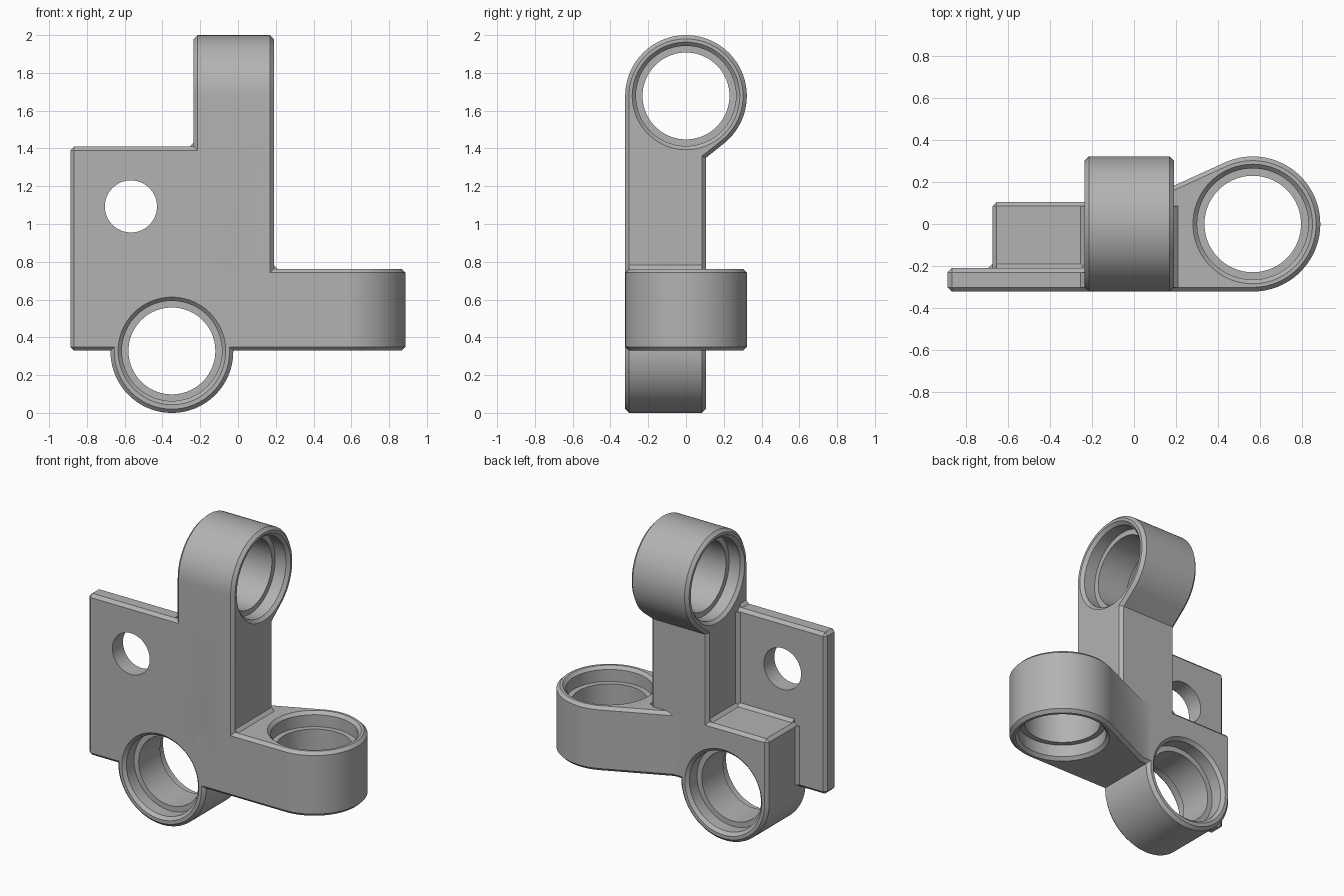
import bpy, bmesh, math

if "Cube" in bpy.data.objects:
    bpy.data.objects.remove(bpy.data.objects["Cube"])

CH = 0.02          # edge chamfer
R = 0.322          # boss radius
FRONT, BACK = -0.322, 0.105
BOT, TOP = 0.33, 0.762

grey = bpy.data.materials.new("light_grey")
grey.diffuse_color = (0.45, 0.45, 0.45, 1)
grey.use_nodes = True
grey.node_tree.nodes["Principled BSDF"].inputs["Base Color"].default_value = grey.diffuse_color


def to_object(name, bm):
    bmesh.ops.recalc_face_normals(bm, faces=bm.faces)
    me = bpy.data.meshes.new(name)
    bm.to_mesh(me)
    bm.free()
    me.materials.append(grey)
    ob = bpy.data.objects.new(name, me)
    bpy.context.collection.objects.link(ob)
    return ob


def prism(name, pts, w0, w1, place, chamfer=CH):
    """Extrude a 2D profile from w0 to w1, then chamfer its sharp convex edges."""
    bm = bmesh.new()
    a = [bm.verts.new(place(u, v, w0)) for u, v in pts]
    b = [bm.verts.new(place(u, v, w1)) for u, v in pts]
    bm.faces.new(a)
    bm.faces.new(b)
    n = len(pts)
    for i in range(n):
        j = (i + 1) % n
        bm.faces.new((a[i], a[j], b[j], b[i]))
    bmesh.ops.recalc_face_normals(bm, faces=bm.faces)
    if chamfer:
        sharp = [e for e in bm.edges if e.calc_face_angle_signed() > math.radians(35)]
        bmesh.ops.bevel(bm, geom=sharp, offset=chamfer, segments=1, affect='EDGES')
    return to_object(name, bm)


def lug(side, start, knee, centre, r, seg=56):
    """Arm profile with a round end: one flat tangent side, one flared side."""
    phi = math.atan2(knee - centre, side)
    t0 = phi + math.acos(min(1, r / math.hypot(side, knee - centre)))
    pts = [(-r, start), (side, start)]
    if side < r:
        pts.append((side, knee))
    for i in range(seg + 1):
        t = t0 + (math.pi - t0) * i / seg
        pts.append((r * math.cos(t), centre + r * math.sin(t)))
    return pts


def bore(name, half, place, seg=72):
    """Stepped bore cutter: chamfer, counterbore, through hole, mirrored."""
    end = [(0.305, half + CH), (0.265, half - CH), (0.265, half - 0.10), (0.23, half - 0.10)]
    rings = [(r, -w) for r, w in end] + end[::-1]
    bm = bmesh.new()
    loops = []
    for r, w in rings:
        loops.append([bm.verts.new(place(r * math.cos(2 * math.pi * k / seg),
                                         r * math.sin(2 * math.pi * k / seg), w))
                      for k in range(seg)])
    for p, q in zip(loops, loops[1:]):
        for k in range(seg):
            m = (k + 1) % seg
            bm.faces.new((p[k], p[m], q[m], q[k]))
    bm.faces.new(loops[0])
    bm.faces.new(loops[-1])
    return to_object(name, bm)


def along_x(u, v, w): return (w, u, v)
def along_y(u, v, w): return (u, w, v)
def along_z(u, v, w): return (u, v, w)


# Upright arm, side arm, lower boss and mounting plate
body = prism("bracket", lug(BACK, BOT, 1.35, 2 - R, R), -0.235, 0.19, along_x)
parts = [
    prism("side_arm", lug(BACK, -0.2, 0.02, 0.566, R), BOT, TOP,
          lambda u, v, w: (v, u, w)),
    prism("lower_boss", lug(0.325, -TOP, -0.5, -0.325, 0.325), FRONT, BACK,
          lambda u, v, w: (u - 0.35, w, -v)),
    prism("plate", [(-0.888, BOT), (-0.1, BOT), (-0.1, 1.41), (-0.888, 1.41)],
          FRONT, -0.21, along_y),
]

# Small fillet strips in the inside corners
def strip(u, v, w0, w1, place):
    pts = [(u - CH, v), (u, v - CH), (u + CH, v), (u, v + CH)]
    parts.append(prism("corner_strip", pts, w0, w1, place, 0))

strip(-0.235, 1.41, FRONT + CH, -0.23, along_y)
strip(-0.235, -0.21, 0.70, 1.39, along_z)
strip(-0.675, -0.21, BOT + CH, TOP - CH, along_z)
strip(-0.21, TOP, -0.655, -0.20, along_x)
strip(-0.235, TOP, -0.25, BACK - CH, along_y)
strip(0.19, TOP, FRONT + CH, BACK - CH, along_y)

# Bores and the plate hole
cutters = [
    bore("top_bore", 0.2125, lambda u, v, w: (w - 0.0225, u, v + 2 - R)),
    bore("side_bore", (TOP - BOT) / 2, lambda u, v, w: (u + 0.566, v, w + (TOP + BOT) / 2)),
    bore("lower_bore", (BACK - FRONT) / 2,
         lambda u, v, w: (u - 0.35, w + (BACK + FRONT) / 2, v + 0.328)),
    prism("plate_hole", [(-0.567 + 0.138 * math.cos(math.tau * k / 64),
                          1.093 + 0.138 * math.sin(math.tau * k / 64)) for k in range(64)],
          -0.5, 0.0, along_y, 0),
]

# Merge everything into one solid
bpy.context.view_layer.objects.active = body
for op, obs in (('UNION', parts), ('DIFFERENCE', cutters)):
    for ob in obs:
        m = body.modifiers.new(op, 'BOOLEAN')
        m.operation, m.object, m.solver = op, ob, 'EXACT'
        bpy.ops.object.modifier_apply(modifier=m.name)
        bpy.data.objects.remove(ob)

bpy.ops.object.select_all(action='DESELECT')
body.select_set(True)
bpy.ops.object.shade_smooth_by_angle(angle=math.radians(25))
